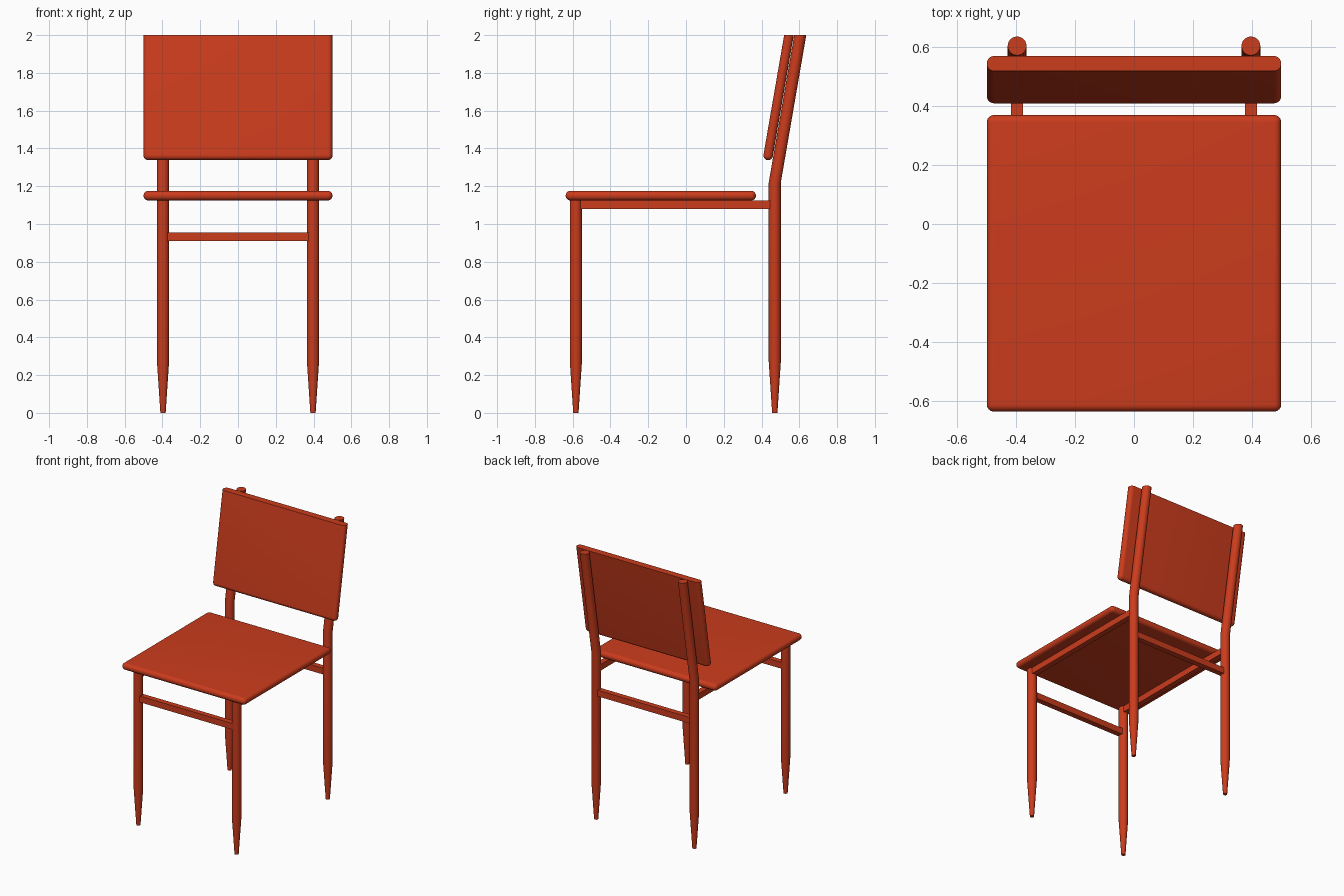
import bpy, bmesh, math
from mathutils import Matrix, Vector

if "Cube" in bpy.data.objects:
    bpy.data.objects.remove(bpy.data.objects["Cube"])

red = bpy.data.materials.new("red_paint")
red.diffuse_color = (0.6, 0.045, 0.012, 1)
red.use_nodes = True
red.node_tree.nodes["Principled BSDF"].inputs["Base Color"].default_value = red.diffuse_color
TILT = math.radians(9.8)
LEG_X, FRONT_Y, REAR_Y, LEG_R = 0.397, -0.583, 0.47, 0.032


def finish(name, bm, smooth=True):
    bmesh.ops.recalc_face_normals(bm, faces=bm.faces)
    me = bpy.data.meshes.new(name)
    bm.to_mesh(me)
    bm.free()
    me.materials.append(red)
    ob = bpy.data.objects.new(name, me)
    bpy.context.collection.objects.link(ob)
    if smooth:
        bpy.ops.object.select_all(action='DESELECT')
        ob.select_set(True)
        bpy.context.view_layer.objects.active = ob
        bpy.ops.object.shade_smooth_by_angle(angle=math.radians(40))
    return ob


def box(lo, hi, radius=0):
    lo, hi = Vector(lo), Vector(hi)
    bm = bmesh.new()
    bmesh.ops.create_cube(bm, size=1, matrix=Matrix.Translation((lo + hi) / 2)
                          @ Matrix.Diagonal((*(hi - lo), 1)))
    if radius:
        bmesh.ops.bevel(bm, geom=bm.edges[:], offset=radius, segments=8,
                        profile=0.5, affect='EDGES')
    return bm


def leg(name, x, stations, sides=24):
    # stations: (y, z, radius) of level rings from the foot upward
    bm = bmesh.new()
    rings = []
    for y, z, r in stations:
        rings.append([bm.verts.new((x + r * math.cos(a), y + r * math.sin(a), z))
                      for a in (math.tau * i / sides for i in range(sides))])
    for a, b in zip(rings, rings[1:]):
        for i in range(sides):
            j = (i + 1) % sides
            bm.faces.new((a[i], a[j], b[j], b[i]))
    bm.faces.new(rings[0][::-1])
    bm.faces.new(rings[-1])
    finish(name, bm)


# Seat slab with rounded rim
finish("seat", box((-0.5, -0.637, 1.125), (0.5, 0.37, 1.175), 0.0245))

# Tilted backrest panel, cut level at the top
bm = box((-0.5, -0.025, -0.025), (0.5, 0.025, 0.8), 0.0245)
bm.transform(Matrix.Translation((0, 0.435, 1.363)) @ Matrix.Rotation(-TILT, 4, 'X'))
cut = bmesh.ops.bisect_plane(bm, geom=bm.verts[:] + bm.edges[:] + bm.faces[:],
                             plane_co=(0, 0, 2), plane_no=(0, 0, 1), clear_outer=True)
bmesh.ops.contextual_create(
    bm, geom=[e for e in cut["geom_cut"] if isinstance(e, bmesh.types.BMEdge)])
finish("backrest", bm)

# Tapered legs and side rails, left and right
foot = lambda y: [(y, 0, 0.014), (y, 0.27, LEG_R)]
top_y = REAR_Y + 0.78 * math.tan(TILT)
for side, s in (("left", -1), ("right", 1)):
    x = s * LEG_X
    leg("front_leg_" + side, x, foot(FRONT_Y) + [(FRONT_Y, 1.13, LEG_R)])
    leg("rear_leg_" + side, x,
        foot(REAR_Y) + [(REAR_Y, 1.22, LEG_R), (top_y, 2.0, LEG_R)])
    finish("side_rail_" + side,
           box((x - 0.02, FRONT_Y, 1.08), (x + 0.02, REAR_Y, 1.125)), False)

# Cross rails between the legs
for name, y in (("front_rail", FRONT_Y), ("rear_rail", REAR_Y)):
    finish(name, box((-LEG_X, y - 0.02, 0.91), (LEG_X, y + 0.02, 0.955)), False)
